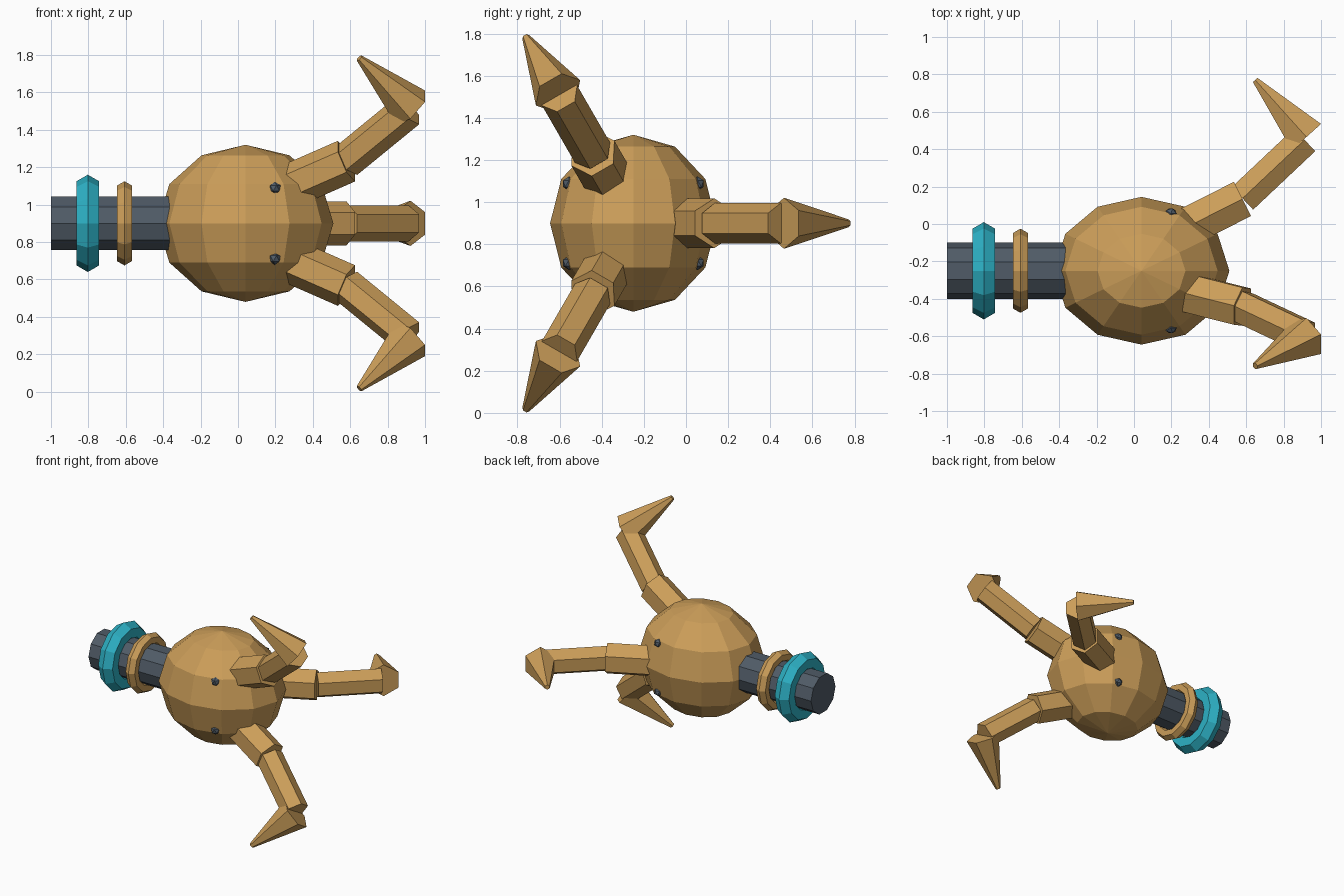
import bpy, bmesh
from math import pi, cos, sin, radians
from mathutils import Vector, Matrix

if "Cube" in bpy.data.objects:
    bpy.data.objects.remove(bpy.data.objects["Cube"])

AXIS = Vector((0, -0.25, 0.9))  # the arm's long axis runs along x through here


def material(name, rgb):
    m = bpy.data.materials.new(name)
    m.diffuse_color = (*rgb, 1)
    m.use_nodes = True
    m.node_tree.nodes["Principled BSDF"].inputs["Base Color"].default_value = m.diffuse_color
    return m


TAN = material("tan", (0.60, 0.34, 0.10))
CYAN = material("cyan", (0.026, 0.44, 0.56))
DARK = material("slate", (0.08, 0.105, 0.135))


def frustum(name, a, b, r1, r2, sides, t, mat, turn=0.0):
    """Flat-sided bar from a to b with a corner on direction t, turned about x."""
    a, b, t = Vector(a), Vector(b), Vector(t)
    n = t.cross((b - a).normalized())
    bm = bmesh.new()
    rings = []
    for c, r in ((a, r1), (b, r2)):
        rings.append([bm.verts.new(c + r * (cos(2 * pi * i / sides) * t + sin(2 * pi * i / sides) * n))
                      for i in range(sides)])
    for i in range(sides):
        j = (i + 1) % sides
        bm.faces.new((rings[0][i], rings[0][j], rings[1][j], rings[1][i]))
    bm.faces.new(rings[0])
    bm.faces.new(rings[1])
    bmesh.ops.recalc_face_normals(bm, faces=bm.faces)
    me = bpy.data.meshes.new(name)
    bm.to_mesh(me)
    bm.free()
    me.transform(Matrix.Translation(AXIS) @ Matrix.Rotation(turn, 4, 'X'))
    me.materials.append(mat)
    ob = bpy.data.objects.new(name, me)
    bpy.context.collection.objects.link(ob)
    return ob


def finish(name, mat):
    ob = bpy.context.object
    ob.name = name
    ob.data.materials.append(mat)
    return ob


# Round palm
bpy.ops.mesh.primitive_uv_sphere_add(segments=12, ring_count=6, radius=1,
                                     location=AXIS + Vector((0.04, 0, 0)))
finish("palm", TAN).scale = (0.47, 0.395, 0.42)

# Wrist shaft and its two collars
frustum("wrist_shaft", (-1, 0, 0), (-0.25, 0, 0), 0.15, 0.15, 10, (0, 1, 0), DARK)
for name, x, major, minor, mat in (("wide_collar", -0.803, 0.19, 0.07, CYAN),
                                   ("narrow_collar", -0.607, 0.18, 0.045, TAN)):
    bpy.ops.mesh.primitive_torus_add(major_segments=12, minor_segments=6, major_radius=major,
                                     minor_radius=minor, location=AXIS + Vector((x, 0, 0)),
                                     rotation=(0, pi / 2, 0))
    finish(name, mat)

# Three hooked fingers around the axis
for k in range(3):
    turn = radians(120 * k)
    for part, a, b, r1, r2 in (
            ("base", (0.224, 0.204, 0), (0.58, 0.384, 0), 0.118, 0.118),
            ("middle", (0.58, 0.387, 0), (0.912, 0.70, 0), 0.096, 0.096),
            ("tip", (0.922, 0.715, 0), (0.648, 1.02, 0), 0.121, 0.019)):
        frustum(f"finger_{part}_{k + 1}", a, b, r1, r2, 6, (0, 0, 1), TAN, turn)

# Four small studs on the sides of the palm
for sy in (-1, 1):
    for sz in (-1, 1):
        bpy.ops.mesh.primitive_ico_sphere_add(subdivisions=1, radius=0.034,
                                              location=AXIS + Vector((0.197, sy * 0.305, sz * 0.188)))
        finish("palm_stud", DARK)
